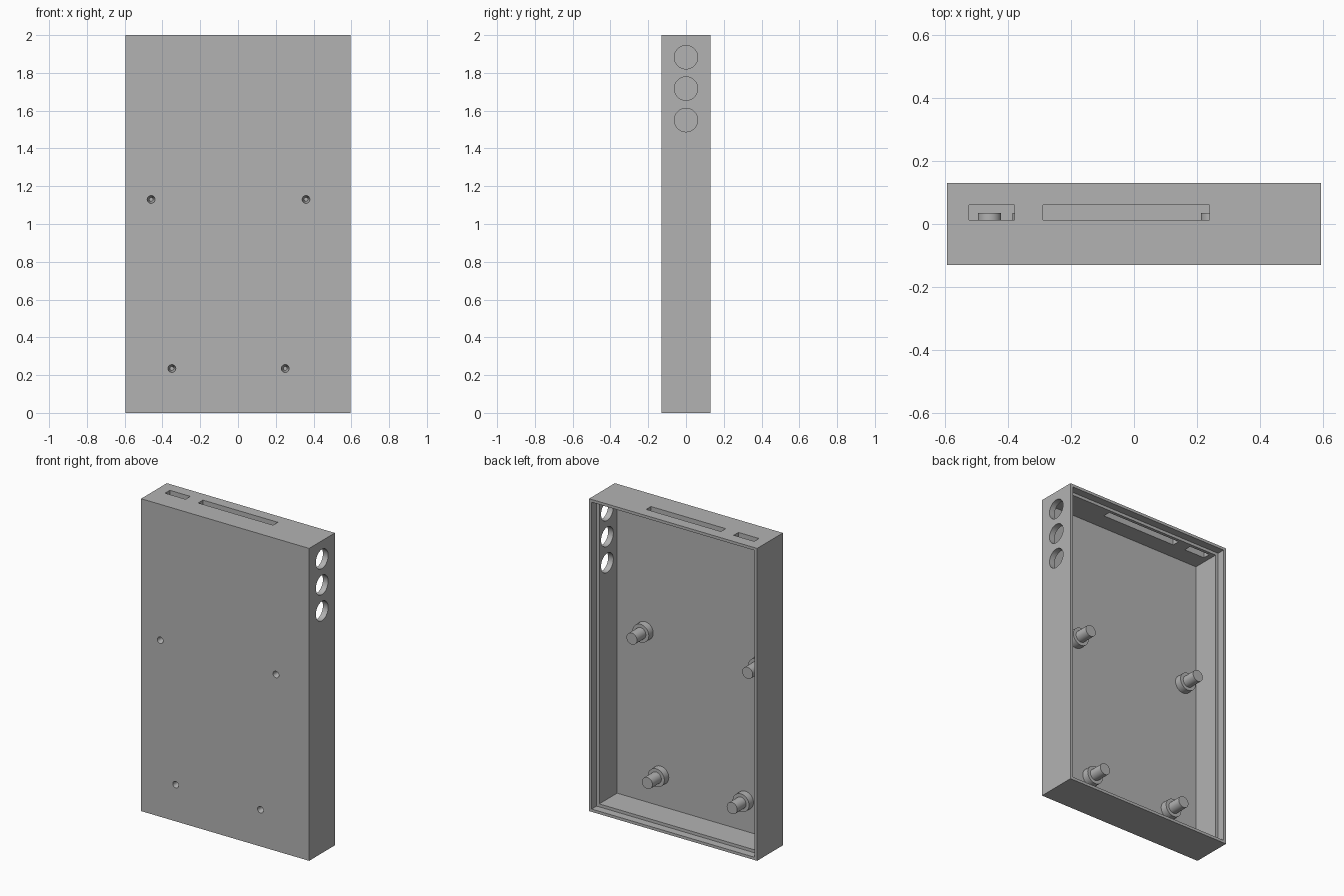
import bpy
import math
from mathutils import Vector

cube = bpy.data.objects.get("Cube")
if cube:
    bpy.data.objects.remove(cube, do_unlink=True)

# Main dimensions
HALF_W, HALF_D, HEIGHT = 0.595, 0.13, 2.0
WALL, RIM = 0.037, 0.018
FLOOR_Y, LEDGE_Y = -0.10, 0.08
POSTS = [(-0.46, 1.13), (0.36, 1.13), (-0.35, 0.235), (0.25, 0.235)]

grey = bpy.data.materials.new("plain grey")
grey.use_nodes = True
grey.diffuse_color = (0.45, 0.45, 0.45, 1)
grey.node_tree.nodes["Principled BSDF"].inputs["Base Color"].default_value = (0.45, 0.45, 0.45, 1)


def box(name, low, high):
    low, high = Vector(low), Vector(high)
    bpy.ops.mesh.primitive_cube_add(size=1, location=(low + high) / 2)
    ob = bpy.context.object
    ob.name = name
    ob.scale = high - low
    bpy.ops.object.transform_apply(location=True, rotation=True, scale=True)
    ob.data.materials.append(grey)
    return ob


def rod(name, start, end, r1, r2=None):
    """Cylinder, or cone when r2 differs, between two points."""
    start, end = Vector(start), Vector(end)
    axis = end - start
    bpy.ops.mesh.primitive_cone_add(vertices=48, radius1=r1, radius2=r1 if r2 is None else r2,
                                    depth=axis.length, location=(start + end) / 2,
                                    rotation=axis.to_track_quat('Z', 'Y').to_euler())
    ob = bpy.context.object
    ob.name = name
    bpy.ops.object.transform_apply(location=True, rotation=True, scale=True)
    ob.data.materials.append(grey)
    return ob


def combine(target, tool, operation):
    bpy.ops.object.select_all(action='DESELECT')
    bpy.context.view_layer.objects.active = target
    target.select_set(True)
    mod = target.modifiers.new(operation.title(), 'BOOLEAN')
    mod.operation = operation
    mod.solver = 'EXACT'
    mod.object = tool
    bpy.ops.object.modifier_apply(modifier=mod.name)
    bpy.data.objects.remove(tool, do_unlink=True)


# Hollow case, open at the back, with a stepped rim for a lid
case = box("case", (-HALF_W, -HALF_D, 0), (HALF_W, HALF_D, HEIGHT))
for inset, start_y in ((WALL, FLOOR_Y), (RIM, LEDGE_Y)):
    combine(case, box("cavity", (inset - HALF_W, start_y, inset),
                      (HALF_W - inset, HALF_D + 0.1, HEIGHT - inset)), 'DIFFERENCE')

# Slots through the top wall
for x0, x1 in ((-0.525, -0.38), (-0.29, 0.24)):
    combine(case, box("slot", (x0, 0.012, HEIGHT - 0.1), (x1, 0.06, HEIGHT + 0.1)), 'DIFFERENCE')

# Round ports through the left wall
for z in (1.55, 1.717, 1.883):
    combine(case, rod("port", (HALF_W - 0.1, 0, z), (HALF_W + 0.1, 0, z), 0.062), 'DIFFERENCE')

# Stepped posts inside, each with a tapered blind hole from the front
for x, z in POSTS:
    post = rod("post", (x, FLOOR_Y - 0.01, z), (x, -0.055, z), 0.058)
    combine(post, rod("pin", (x, -0.08, z), (x, 0.035, z), 0.037), 'UNION')
    combine(case, post, 'UNION')
    combine(case, rod("screw_hole", (x, -HALF_D - 0.01, z), (x, -0.07, z), 0.0225, 0.01),
            'DIFFERENCE')

bpy.ops.object.select_all(action='DESELECT')
case.select_set(True)
bpy.context.view_layer.objects.active = case
bpy.ops.object.shade_smooth_by_angle(angle=math.radians(30))
